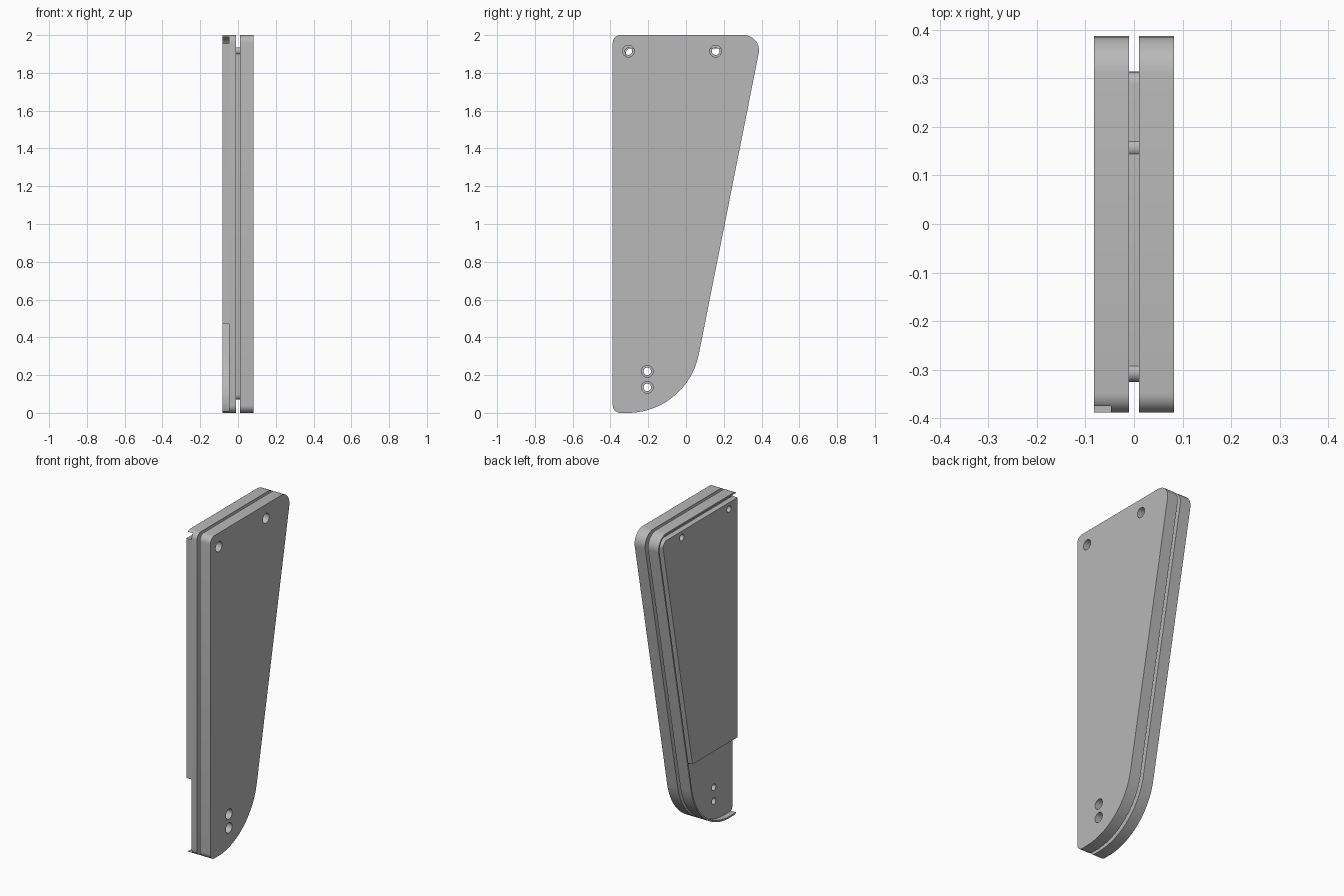
import bpy, math
from mathutils import Vector, Matrix

cube = bpy.data.objects.get("Cube")
if cube:
    bpy.data.objects.remove(cube, do_unlink=True)

grey = bpy.data.materials.new("plain grey")
grey.use_nodes = True
grey.diffuse_color = (0.48, 0.48, 0.48, 1)
grey.node_tree.nodes["Principled BSDF"].inputs["Base Color"].default_value = (0.48, 0.48, 0.48, 1)

FRONT, HEIGHT, HALF, GROOVE, FLOOR = -0.388, 2.0, 0.082, 0.01, -0.047
HOLES = [(-0.305, 1.915), (0.157, 1.915), (-0.205, 0.22), (-0.205, 0.135)]


def fillet(corners):
    """Round the corners (y, z, radius) of a convex outline."""
    pts = []
    for i, (y, z, r) in enumerate(corners):
        p = Vector((y, z))
        if r == 0:
            pts.append(p)
            continue
        a = (Vector(corners[i - 1][:2]) - p).normalized()
        b = (Vector(corners[(i + 1) % len(corners)][:2]) - p).normalized()
        half = a.angle(b) / 2
        centre = p + (a + b).normalized() * (r / math.sin(half))
        start = p + a * (r / math.tan(half)) - centre
        sweep = math.pi - 2 * half
        steps = max(8, int(r * 70))
        for k in range(steps + 1):
            t = sweep * k / steps
            pts.append(centre + Matrix.Rotation(t, 2) @ start)
    return pts


def outline(inset, front, bottom, top, front_r, low_r, high_r):
    """Tapered side profile with a sloping back edge."""
    def back(z):
        return 0.006 + 0.199 * z - inset * 1.02
    return fillet([(front, bottom, front_r), (back(bottom), bottom, low_r),
                   (back(top), top, high_r), (front, top, front_r)])


def circle(centre, r, n=32):
    return [Vector(centre) + Vector((math.cos(math.tau * k / n), math.sin(math.tau * k / n))) * r
            for k in range(n)]


def plate(name, x0, x1, loops):
    """Extrude filled loops in the y-z plane from x0 to x1."""
    curve = bpy.data.curves.new(name, "CURVE")
    curve.dimensions = "2D"
    curve.fill_mode = "BOTH"
    curve.extrude = (x1 - x0) / 2
    for loop in loops:
        spline = curve.splines.new("POLY")
        spline.points.add(len(loop) - 1)
        for point, p in zip(spline.points, loop):
            point.co = (p.x, p.y, 0, 1)
        spline.use_cyclic_u = True
    obj = bpy.data.objects.new(name, curve)
    bpy.context.collection.objects.link(obj)
    bpy.ops.object.select_all(action="DESELECT")
    obj.select_set(True)
    bpy.context.view_layer.objects.active = obj
    bpy.ops.object.convert(target="MESH")
    obj = bpy.context.object
    obj.name = name
    # Stand the flat plate up: local x, y, z become world y, z, x
    obj.data.transform(Matrix(((0, 0, 1, (x0 + x1) / 2), (1, 0, 0, 0), (0, 1, 0, 0), (0, 0, 0, 1))))
    bpy.ops.object.mode_set(mode="EDIT")
    bpy.ops.mesh.select_all(action="SELECT")
    bpy.ops.mesh.remove_doubles(threshold=0.0001)
    bpy.ops.mesh.normals_make_consistent(inside=False)
    bpy.ops.object.mode_set(mode="OBJECT")
    obj.data.materials.clear()
    obj.data.materials.append(grey)
    bpy.ops.object.shade_smooth_by_angle(angle=math.radians(30))
    return obj


full = outline(0, FRONT, 0, HEIGHT, 0.04, 0.385, 0.08)
small_holes = [circle(c, 0.02) for c in HOLES]
large_holes = [circle(c, 0.031) for c in HOLES]

# Left slab with wide holes
plate("left_slab", GROOVE, HALF, [full] + large_holes)

# Recessed core that leaves a groove around the edge
core = outline(0.07, FRONT + 0.07, 0.07, HEIGHT - 0.07, 0.025, 0.315, 0.025)
plate("core_plate", -GROOVE, GROOVE, [core] + small_holes)

# Right slab: pocket floor, thin rim open at the front, and cover
plate("right_slab_floor", FLOOR, -GROOVE, [full] + small_holes)
wall = 0.01
inner = outline(wall, FRONT + 0.014, wall, HEIGHT - wall, 0, 0.375, 0.07)
outer = [p for p in full if p.x > FRONT + 0.015 or p.y < wall or p.y > HEIGHT - wall]
plate("pocket_rim", -HALF, FLOOR, [outer + inner[::-1]])

cover = outline(0.045, FRONT, 0.47, HEIGHT - 0.045, 0, 0, 0.035)
plate("pocket_cover", -HALF, FLOOR, [cover] + small_holes[:2])
